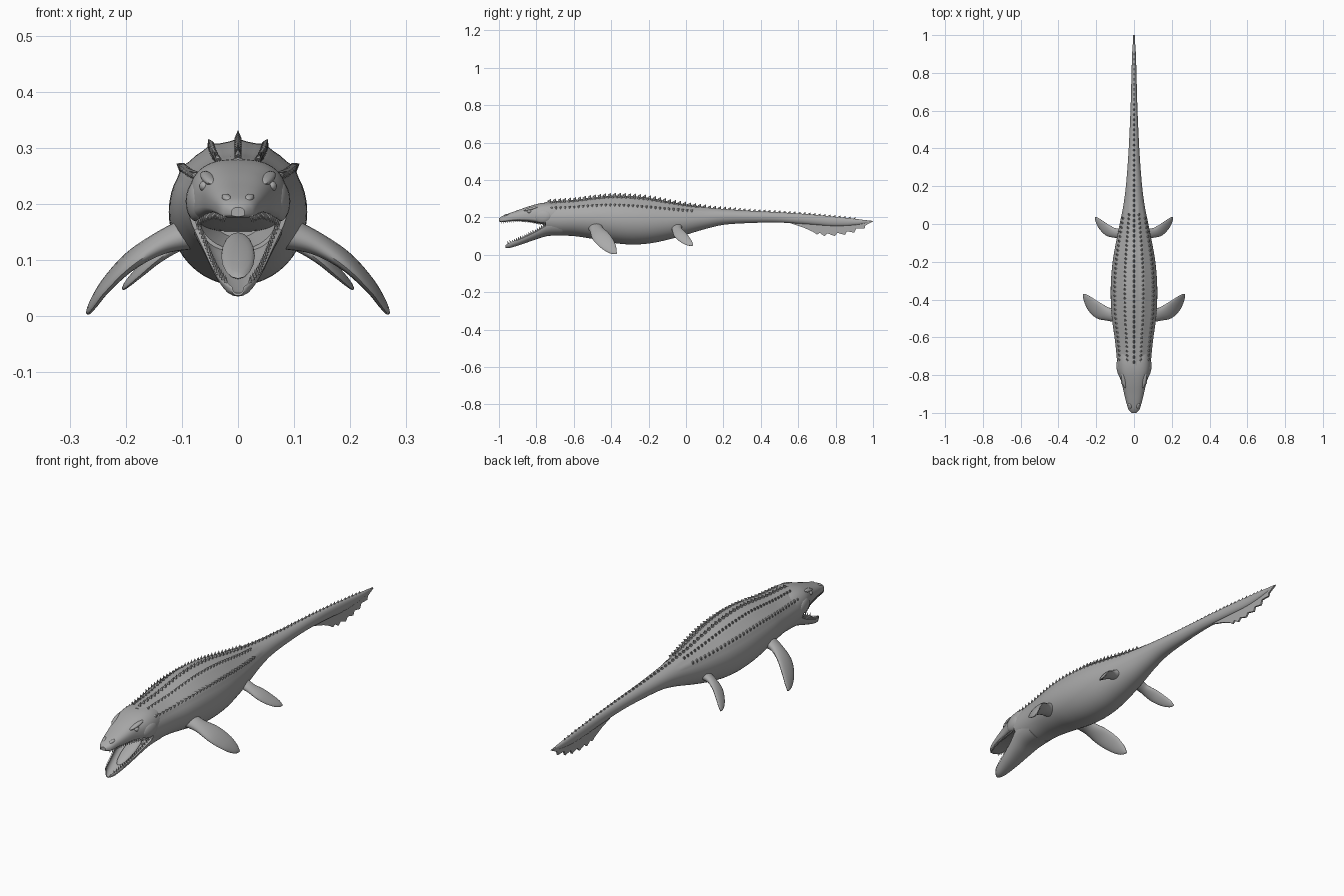
import bpy, bmesh, math
from mathutils import Vector, Matrix

cube = bpy.data.objects.get("Cube")
if cube:
    bpy.data.objects.remove(cube, do_unlink=True)

GREY = (0.4, 0.4, 0.4, 1)
skin = bpy.data.materials.new("grey skin")
skin.use_nodes = True
skin.diffuse_color = GREY
skin.node_tree.nodes["Principled BSDF"].inputs["Base Color"].default_value = GREY


def finish(name, bm, mirror=False, smooth=40):
    bmesh.ops.recalc_face_normals(bm, faces=bm.faces)
    mesh = bpy.data.meshes.new(name)
    bm.to_mesh(mesh)
    bm.free()
    mesh.materials.append(skin)
    obj = bpy.data.objects.new(name, mesh)
    bpy.context.collection.objects.link(obj)
    if mirror:
        obj.modifiers.new("mirror", 'MIRROR')
    bpy.ops.object.select_all(action='DESELECT')
    obj.select_set(True)
    bpy.context.view_layer.objects.active = obj
    bpy.ops.object.shade_smooth_by_angle(angle=math.radians(smooth))
    return obj


def loft(rings):
    bm = bmesh.new()
    loops = [[bm.verts.new(p) for p in ring] for ring in rings]
    n = len(loops[0])
    for a, b in zip(loops, loops[1:]):
        for i in range(n):
            j = (i + 1) % n
            bm.faces.new((a[i], a[j], b[j], b[i]))
    bm.faces.new(loops[0])
    bm.faces.new(loops[-1])
    return bm


def sample(table, y):
    """Smoothly interpolate the rows of a table by their first column."""
    y = min(max(y, table[0][0]), table[-1][0])
    k = next(i for i in range(len(table) - 1) if y <= table[i + 1][0])
    p0, p1 = table[max(k - 1, 0)], table[k]
    p2, p3 = table[k + 1], table[min(k + 2, len(table) - 1)]
    h = p2[0] - p1[0]
    t = (y - p1[0]) / h
    out = []
    for c in range(1, len(p1)):
        m1 = (p2[c] - p0[c]) / (p2[0] - p0[0]) * h
        m2 = (p3[c] - p1[c]) / (p3[0] - p1[0]) * h
        out.append((2*t**3 - 3*t*t + 1) * p1[c] + (t**3 - 2*t*t + t) * m1
                   + (3*t*t - 2*t**3) * p2[c] + (t**3 - t*t) * m2)
    return out


def spread(a, b, n):
    return [a + (b - a) * i / (n - 1) for i in range(n)]


def power(v, e):
    return math.copysign(abs(v) ** e, v)


# Stations: y, half width, bottom, top
BODY = [(-.75, .088, .108, .28), (-.68, .094, .103, .285), (-.6, .103, .1, .29),
        (-.5, .117, .085, .303), (-.4, .123, .065, .312), (-.3, .122, .055, .31),
        (-.2, .113, .06, .3), (-.1, .096, .08, .283), (0, .076, .107, .266),
        (.1, .056, .137, .254), (.2, .043, .16, .245), (.35, .031, .17, .235),
        (.5, .023, .172, .227), (.65, .017, .163, .217), (.8, .013, .153, .203),
        (.92, .009, .16, .19), (1, .002, .177, .181)]
HEAD = [(-1, .012, .178, .194), (-.985, .028, .175, .206), (-.94, .042, .179, .224),
        (-.9, .052, .18, .238), (-.84, .066, .176, .259), (-.78, .085, .165, .275),
        (-.72, .089, .155, .28), (-.64, .08, .15, .27)]
JAW = [(-.965, .012, .037, .052), (-.945, .027, .036, .064), (-.88, .046, .055, .091),
       (-.8, .064, .083, .13), (-.74, .08, .1, .166), (-.66, .086, .103, .18)]
RIDGES = (0, math.radians(22.5), math.radians(52.5))
SIDES = 48


def body_point(y, a):
    w, low, high = sample(BODY, y)
    near = min(abs(abs(a) - r) for r in RIDGES)
    bump = 1.035 if near < .02 and y < .1 else 1
    mid, half = (low + high) / 2, (high - low) / 2
    return Vector((w * math.sin(a) * bump, y, mid + half * math.cos(a) * bump))


def head_point(y, a):
    w, low, high = sample(HEAD, y)
    mid = low + .35 * (high - low)
    c = math.cos(a)
    z = mid + (high - mid) * power(c, .8) if c > 0 else mid + (mid - low) * power(c, .5)
    return Vector((w * power(math.sin(a), .75), y, z))


def jaw_point(y, a):
    # The upper half of the section is sunk to make the hollow mouth floor
    w, low, high = sample(JAW, y)
    s, c = math.sin(a), math.cos(a)
    if c <= 0:
        return Vector((w * power(s, .8), y, high + (high - low) * c))
    return Vector((w * .84 * power(s, .8), y, high - (high - low) * .72 * c))


ANGLES = [2 * math.pi * i / SIDES - math.pi for i in range(SIDES)]


def rings_of(point, ys):
    return [[point(y, a) for a in ANGLES] for y in ys]


# Body and tail, with a sunken throat at the front
rings = rings_of(body_point, spread(-.75, 1, 90))
centre = Vector((0, -.75, .18))
for scale, depth in ((.55, .09), (.85, .0)):
    ring = [centre + (p - centre) * scale + Vector((0, depth, 0)) for p in rings_of(body_point, [-.75])[0]]
    rings.insert(0 if depth else 1, ring)
finish("body", loft(rings))

# Head and open lower jaw
finish("upper_head", loft(rings_of(head_point, spread(-1, -.64, 30))))
finish("lower_jaw", loft(rings_of(jaw_point, spread(-.965, -.66, 26))), smooth=60)


def blob(bm, loc, size, turn=0, tilt=0):
    m = Matrix.Translation(loc) @ Matrix.Rotation(turn, 4, 'Z') @ Matrix.Rotation(tilt, 4, 'X')
    bmesh.ops.create_uvsphere(bm, u_segments=16, v_segments=10, radius=1,
                              matrix=m @ Matrix.Diagonal((*size, 1)))


# Brows, eyes, cheeks and nostril bumps
for name, loc, size, turn, tilt in (
        ("brow", (.053, -.83, .246), (.012, .042, .008), -.2, .25),
        ("eye", (.061, -.838, .232), (.008, .012, .009), -.2, 0),
        ("cheek", (.074, -.765, .205), (.018, .05, .036), -.15, 0),
        ("nostril", (.02, -.962, .211), (.008, .016, .006), -.3, .3)):
    bm = bmesh.new()
    blob(bm, loc, size, turn, tilt)
    finish(name, bm, mirror=True)


def spike(bm, base, direction, radius, height, stretch=1):
    d = Vector(direction).normalized()
    m = Matrix.Translation(base + d * height * .4) @ d.to_track_quat('Z', 'Y').to_matrix().to_4x4()
    # Long side of the base runs along the body
    squash = Matrix.Diagonal((1, stretch, 1, 1))
    bmesh.ops.create_cone(bm, segments=6, radius1=radius, radius2=0, depth=height,
                          cap_ends=True, matrix=m @ squash)


# Rows of back spikes, shrinking towards the tail
bm = bmesh.new()
for y in spread(-.73, .9, 62):
    size = 1 - .45 * max(0, (y + .2) / 1.1)
    spike(bm, body_point(y, 0), (0, .6, 1), .007 * size, .02 * size, 1.6)
finish("spine_spikes", bm, smooth=20)
bm = bmesh.new()
for angle, end, count in ((RIDGES[1], .05, 34), (RIDGES[2], .03, 32)):
    for y in spread(-.72, end, count):
        spike(bm, body_point(y, angle), (math.sin(angle), .7, math.cos(angle)), .006, .014, 1.5)
finish("side_spikes", bm, mirror=True, smooth=20)

# Teeth along both jaws
bm = bmesh.new()
for y in spread(-.985, -.78, 20):
    w, low, high = sample(HEAD, y)
    spike(bm, Vector((w * .86, y, low + .004)), (0, 0, -1), .004, .014)
for y in spread(-.95, -.76, 18):
    w, low, high = sample(JAW, y)
    spike(bm, Vector((w * .9, y, high)), (0, -.3, 1), .004, .014)
finish("teeth", bm, mirror=True, smooth=20)

# Tongue
bm = bmesh.new()
blob(bm, (0, -.8, .108), (.03, .1, .01), tilt=.42)
finish("tongue", bm)


def flipper(name, table):
    """Table rows: fraction, centre x, y, z, half chord, half thickness."""
    rings = []
    for t in spread(0, 1, 24):
        x, y, z, chord, thick = sample(table, t)
        here = Vector((x, y, z))
        along = (Vector(sample(table, t + .02)[:3]) - Vector(sample(table, t - .02)[:3])).normalized()
        across = Vector((0, 1, .25))
        across = (across - along * across.dot(along)).normalized()
        up = along.cross(across)
        rings.append([here + across * chord * math.cos(a) + up * thick * math.sin(a)
                      for a in (2 * math.pi * i / 20 for i in range(20))])
    finish(name, loft(rings), mirror=True)


flipper("front_flipper", [(0, .08, -.485, .15, .04, .03), (.25, .135, -.478, .132, .036, .02),
                          (.5, .19, -.457, .1, .046, .014), (.75, .235, -.42, .056, .04, .01),
                          (.92, .26, -.388, .02, .022, .007), (1, .268, -.373, .006, .004, .003)])
flipper("rear_flipper", [(0, .06, -.05, .15, .03, .022), (.25, .1, -.048, .134, .026, .015),
                         (.5, .14, -.033, .11, .032, .011), (.75, .175, -.004, .08, .027, .008),
                         (.92, .198, .024, .058, .015, .005), (1, .205, .036, .05, .003, .002)])

# Tail fin with a ragged lower edge
outline = [(.56, .19), (.56, .168), (.63, .145), (.68, .122), (.7, .108), (.715, .117),
           (.74, .1), (.757, .114), (.795, .1), (.81, .117), (.85, .106), (.86, .126),
           (.9, .118), (.91, .141), (.955, .14), (.958, .156), (1, .178), (.9, .19), (.75, .2)]
bm = bmesh.new()
face = bm.faces.new([bm.verts.new((-.004, y, z)) for y, z in outline])
side = bmesh.ops.extrude_face_region(bm, geom=[face])
bmesh.ops.translate(bm, vec=(.008, 0, 0), verts=[v for v in side["geom"] if isinstance(v, bmesh.types.BMVert)])
finish("tail_fin", bm, smooth=30)
